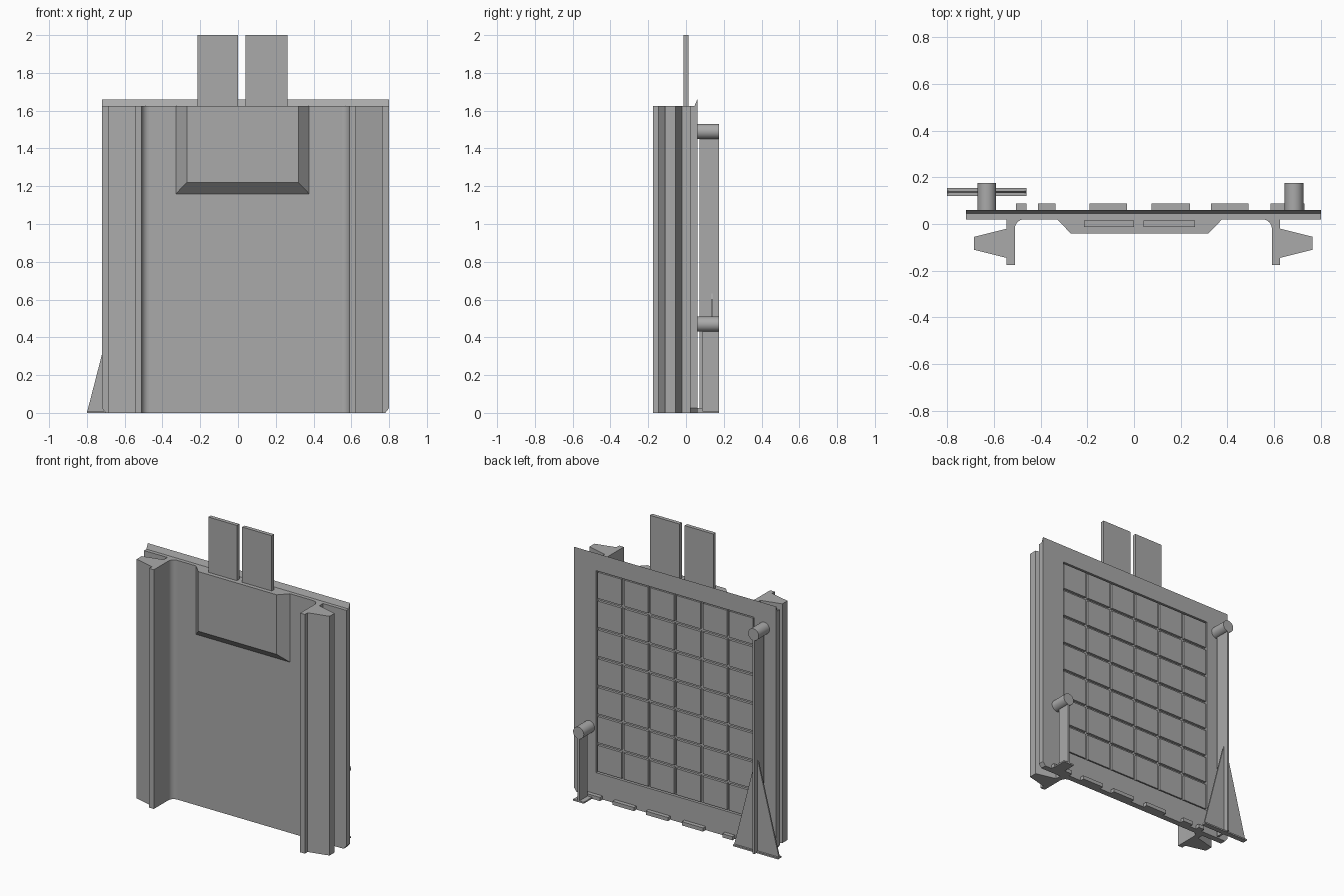
import bpy, bmesh, math
from mathutils import Vector

if "Cube" in bpy.data.objects:
    bpy.data.objects.remove(bpy.data.objects["Cube"], do_unlink=True)

grey = bpy.data.materials.new("plain_grey")
grey.use_nodes = True
grey.diffuse_color = (0.4, 0.4, 0.4, 1)
grey.node_tree.nodes["Principled BSDF"].inputs["Base Color"].default_value = (0.4, 0.4, 0.4, 1)
CX = 0.04  # centre line of the panel


def add_loft(bm, a, b):
    """Closed solid between two matching outlines."""
    va = [bm.verts.new(p) for p in a]
    vb = [bm.verts.new(p) for p in b]
    bm.faces.new(va)
    bm.faces.new(vb)
    for i in range(len(a)):
        j = (i + 1) % len(a)
        bm.faces.new((va[i], va[j], vb[j], vb[i]))


def add_box(bm, x0, x1, y0, y1, z0, z1):
    base = [(x0, y0), (x1, y0), (x1, y1), (x0, y1)]
    add_loft(bm, [(x, y, z0) for x, y in base], [(x, y, z1) for x, y in base])


def finish(name, bm):
    bmesh.ops.recalc_face_normals(bm, faces=bm.faces)
    mesh = bpy.data.meshes.new(name)
    bm.to_mesh(mesh)
    bm.free()
    mesh.materials.append(grey)
    ob = bpy.data.objects.new(name, mesh)
    bpy.context.collection.objects.link(ob)
    return ob


def box(name, *size):
    bm = bmesh.new()
    add_box(bm, *size)
    return finish(name, bm)


def loft(name, a, b):
    bm = bmesh.new()
    add_loft(bm, a, b)
    return finish(name, bm)


def smooth(ob):
    bpy.ops.object.select_all(action='DESELECT')
    ob.select_set(True)
    bpy.context.view_layer.objects.active = ob
    bpy.ops.object.shade_smooth_by_angle(angle=math.radians(35))


# Panel with clipped lower corners
W, TOP = 0.76, 1.625
outline = [(-W, 0.025), (-W + 0.02, 0), (W - 0.02, 0), (W, 0.025), (W, TOP), (-W, TOP)]
panel = loft("panel", [(CX + x, 0.02, z) for x, z in outline],
             [(CX + x, 0.06, z) for x, z in outline])

# Square recess in the back of the panel
HALF, Z0, PITCH = 0.593, 0.17, 0.196
cutter = box("recess_cutter", CX - HALF, CX + HALF, 0.04, 0.1, Z0, Z0 + 7 * PITCH)
cutter.hide_render = True
cut = panel.modifiers.new("recess", 'BOOLEAN')
cut.operation = 'DIFFERENCE'
cut.solver = 'EXACT'
cut.object = cutter
bpy.context.view_layer.update()
deps = bpy.context.evaluated_depsgraph_get()
result = bpy.data.meshes.new_from_object(panel.evaluated_get(deps))
panel.modifiers.clear()
panel.data = result
bpy.data.objects.remove(cutter, do_unlink=True)

# Grid of pads inside the recess
bm = bmesh.new()
col = 2 * HALF / 6
gap = 0.009
for i in range(6):
    for j in range(7):
        x, z = CX - HALF + i * col, Z0 + j * PITCH
        add_box(bm, x + gap, x + col - gap, 0.038, 0.057, z + gap, z + PITCH - gap)
finish("back_pads", bm)

# Sharp lip along the top back edge
lip = [(0.045, TOP), (0.06, TOP), (0.06, 1.66)]
loft("top_lip", [(CX - W, y, z) for y, z in lip], [(CX + W, y, z) for y, z in lip])

# Side rails with a wedge flange and a rounded inner corner
rail = [(0.585, 0.02), (0.585, -0.02), (0.725, -0.055), (0.725, -0.11),
        (0.585, -0.145), (0.585, -0.175), (0.55, -0.175)]
for k in range(9):
    a = math.radians(90 * k / 8)
    rail.append((0.51 + 0.04 * math.cos(a), -0.02 + 0.04 * math.sin(a)))
for side, s in (("left", 1), ("right", -1)):
    smooth(loft(side + "_rail", [(CX + s * x, y, 0) for x, y in rail],
                [(CX + s * x, y, TOP) for x, y in rail]))

# Bevelled socket block on the front and its two blades
def rect(h, y, z):
    return [(0.024 - h, y, z), (0.024 + h, y, z), (0.024 + h, y, TOP), (0.024 - h, y, TOP)]

loft("socket_block", rect(0.353, 0.02, 1.16), rect(0.295, -0.04, 1.22))
box("right_blade", -0.215, 0.0, -0.012, 0.014, 1.6, 2.0)
box("left_blade", 0.04, 0.262, -0.012, 0.014, 1.6, 2.0)

# Pegs on the back
for name, x, z in (("upper_peg", -0.63, 1.49), ("lower_peg", 0.685, 0.47)):
    bpy.ops.mesh.primitive_cylinder_add(vertices=32, radius=0.04, depth=0.117,
                                        location=(x, 0.1175, z),
                                        rotation=(math.pi / 2, 0, 0))
    peg = bpy.context.object
    peg.name = name
    peg.data.materials.append(grey)
    smooth(peg)

# Upright webs below the pegs
box("upper_peg_web", -0.637, -0.623, 0.072, 0.176, 0, 1.46)
box("lower_peg_web", 0.678, 0.692, 0.088, 0.176, 0, 0.44)
box("lower_peg_foot", 0.645, 0.725, 0.088, 0.176, 0, 0.01)

# Triangular brace and its foot
tri = [(-0.8, 0), (-0.46, 0), (-0.63, 0.66)]
loft("brace", [(x, 0.132, z) for x, z in tri], [(x, 0.142, z) for x, z in tri])
box("brace_foot", -0.8, -0.46, 0.12, 0.155, 0, 0.01)

# Tabs along the bottom back edge
bm = bmesh.new()
for x0, x1 in ((-0.505, -0.46), (-0.41, -0.335), (-0.19, -0.03),
               (0.075, 0.24), (0.33, 0.49), (0.585, 0.73)):
    add_box(bm, x0, x1, 0.055, 0.088, 0, 0.025)
finish("bottom_tabs", bm)
